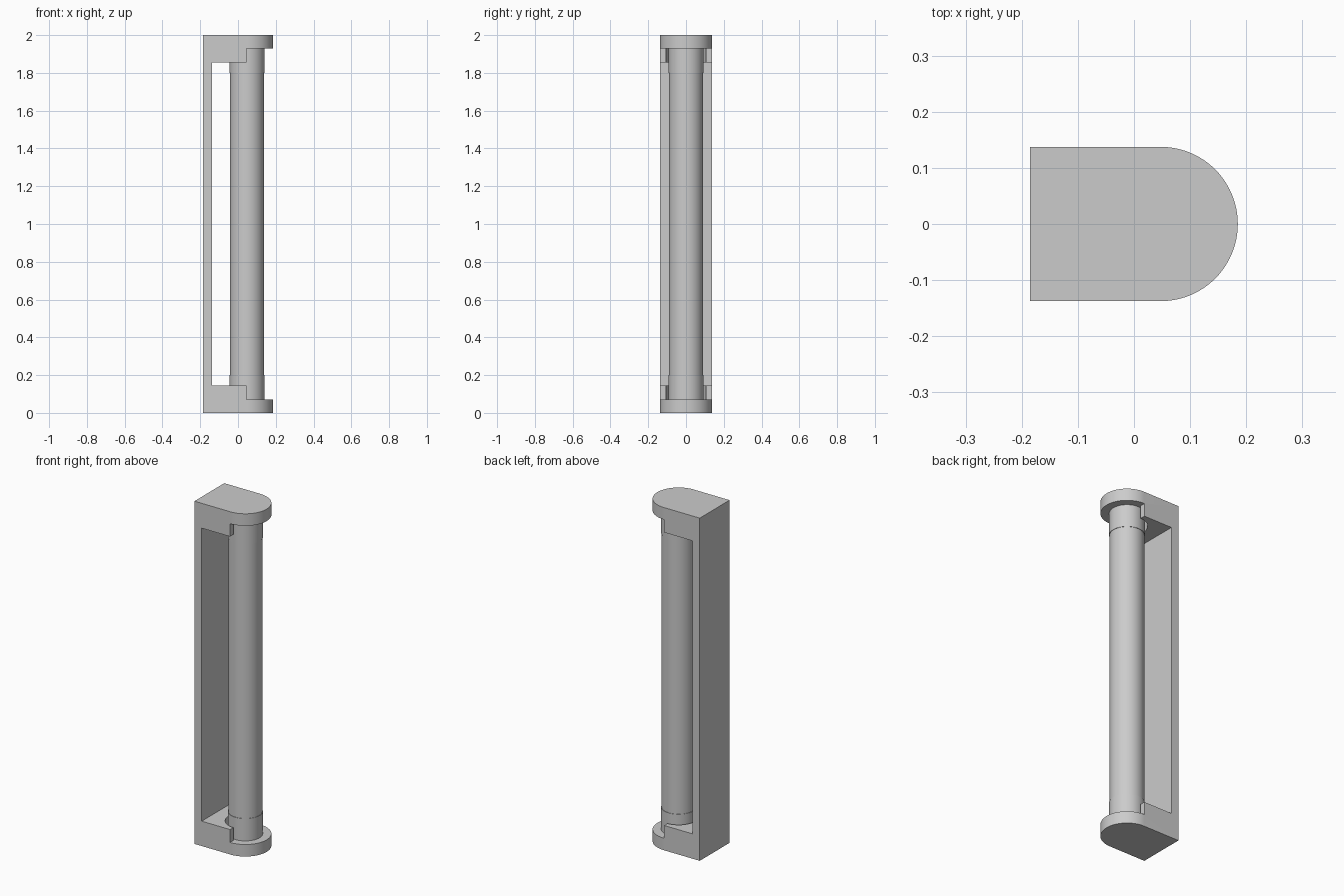
import bpy
import bmesh
from math import cos, sin, pi, radians

cube = bpy.data.objects.get("Cube")
if cube:
    bpy.data.objects.remove(cube, do_unlink=True)

HEIGHT = 2.0
HALF_LENGTH = 0.185     # bracket extent along x
HALF_WIDTH = 0.1375     # also the radius of the rounded end
AXIS_X = HALF_LENGTH - HALF_WIDTH
PLATE = 0.07            # end plate thickness
BLOCK = 0.145           # top of the socket block
WALL_X = -0.138         # inner face of the spine
SOCKET_R = 0.107
TUBE_R = 0.09
CAP_R = 0.0925
CAP_TOP = 0.2

grey = bpy.data.materials.new("light grey")
grey.use_nodes = True
colour = (0.6, 0.6, 0.6, 1)
grey.diffuse_color = colour
grey.node_tree.nodes["Principled BSDF"].inputs["Base Color"].default_value = colour


def finish(name, bm):
    bmesh.ops.recalc_face_normals(bm, faces=bm.faces)
    mesh = bpy.data.meshes.new(name)
    bm.to_mesh(mesh)
    bm.free()
    obj = bpy.data.objects.new(name, mesh)
    bpy.context.collection.objects.link(obj)
    mesh.materials.append(grey)
    return obj


def extrude(name, outline, z0, z1):
    bm = bmesh.new()
    face = bm.faces.new([bm.verts.new((x, y, z0)) for x, y in outline])
    top = bmesh.ops.extrude_face_region(bm, geom=[face])["geom"]
    verts = [v for v in top if isinstance(v, bmesh.types.BMVert)]
    bmesh.ops.translate(bm, verts=verts, vec=(0, 0, z1 - z0))
    return finish(name, bm)


def arc(radius, start, end, steps):
    return [(AXIS_X + radius * cos(start + (end - start) * i / steps),
             radius * sin(start + (end - start) * i / steps))
            for i in range(steps + 1)]


def rectangle(x0, x1, half):
    return [(x0, -half), (x1, -half), (x1, half), (x0, half)]


def select(obj):
    bpy.ops.object.select_all(action='DESELECT')
    obj.select_set(True)
    bpy.context.view_layer.objects.active = obj


def smooth(obj):
    select(obj)
    bpy.ops.object.shade_smooth_by_angle(angle=radians(30))


# Bracket: rounded bar with its middle, front ends and round sockets cut away
bracket = extrude(
    "bracket",
    [(-HALF_LENGTH, HALF_WIDTH), (-HALF_LENGTH, -HALF_WIDTH)]
    + arc(HALF_WIDTH, -pi / 2, pi / 2, 48), 0, HEIGHT)
cutters = [
    extrude("opening_cutter", rectangle(WALL_X, 0.4, 0.3), BLOCK, HEIGHT - BLOCK),
    extrude("front_cutter", rectangle(0.045, 0.4, 0.3), PLATE, HEIGHT - PLATE),
    extrude("socket_cutter", arc(SOCKET_R, 0, 2 * pi, 64)[:-1], PLATE, HEIGHT - PLATE),
]
for cutter in cutters:
    cutter.hide_render = True
    cut = bracket.modifiers.new(cutter.name, 'BOOLEAN')
    cut.operation = 'DIFFERENCE'
    cut.solver = 'EXACT'
    cut.object = cutter
    select(bracket)
    bpy.ops.object.modifier_apply(modifier=cut.name)
    bpy.data.objects.remove(cutter, do_unlink=True)
smooth(bracket)

# Tube with slightly wider caps at both ends, as one turned profile
bm = bmesh.new()
profile = [(0, PLATE), (CAP_R, PLATE), (CAP_R, CAP_TOP), (TUBE_R, CAP_TOP),
           (TUBE_R, HEIGHT - CAP_TOP), (CAP_R, HEIGHT - CAP_TOP),
           (CAP_R, HEIGHT - PLATE), (0, HEIGHT - PLATE)]
points = [bm.verts.new((AXIS_X + r, 0, z)) for r, z in profile]
edges = [bm.edges.new(pair) for pair in zip(points, points[1:])]
bmesh.ops.spin(bm, geom=points + edges, cent=(AXIS_X, 0, 0), axis=(0, 0, 1),
               angle=2 * pi, steps=64, use_merge=True)
bmesh.ops.remove_doubles(bm, verts=bm.verts, dist=0.0001)
smooth(finish("tube", bm))
